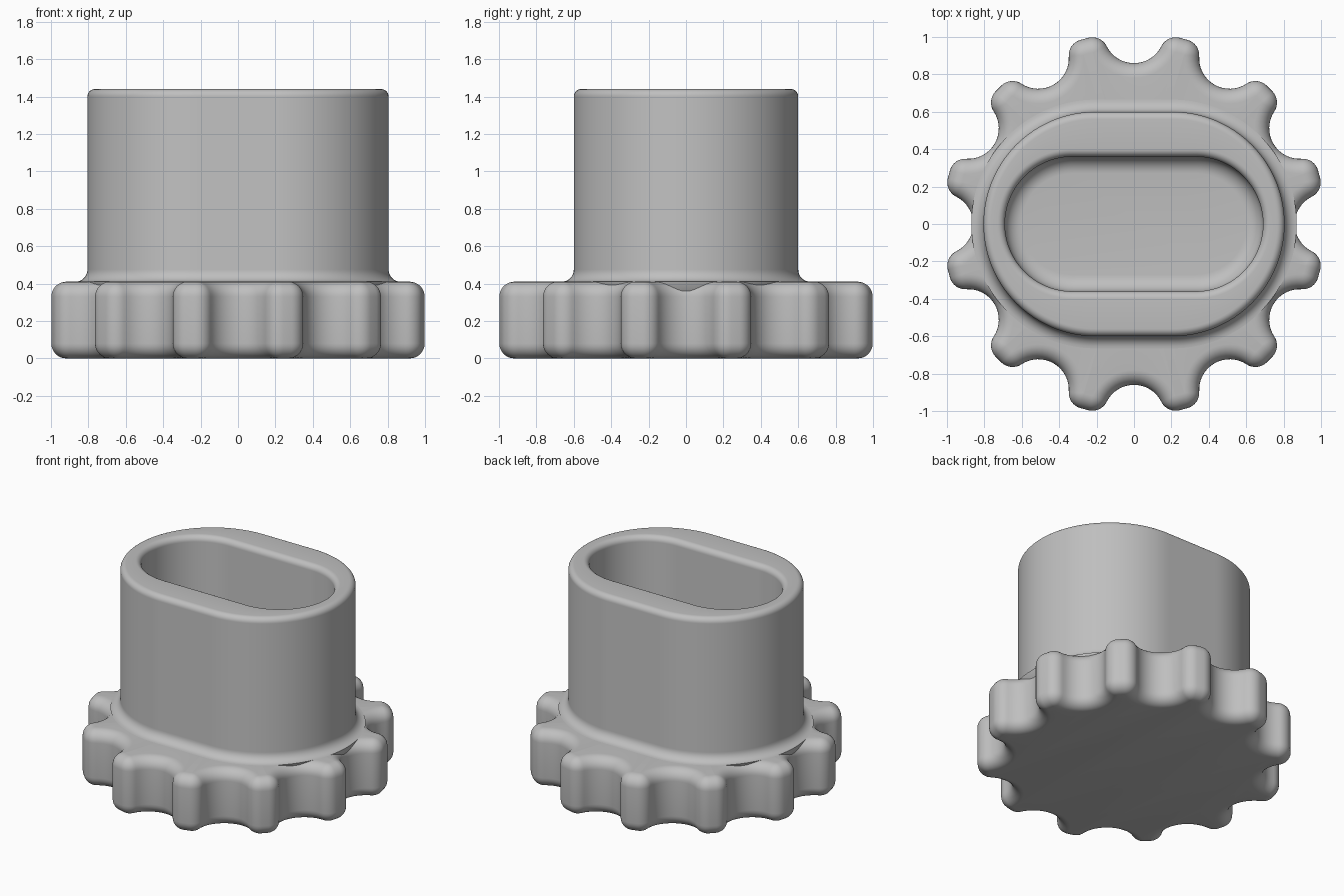
import bpy, math
from math import pi, sin, cos, sqrt

cube = bpy.data.objects.get("Cube")
if cube:
    bpy.data.objects.remove(cube, do_unlink=True)

grey = bpy.data.materials.new("plain grey")
grey.use_nodes = True
colour = (0.52, 0.52, 0.52, 1)
grey.diffuse_color = colour
grey.node_tree.nodes["Principled BSDF"].inputs["Base Color"].default_value = colour


def turn(a):
    return complex(cos(a), sin(a))


def arc(centre, radius, start, end, steps):
    return [centre + radius * turn(start + (end - start) * i / steps) for i in range(steps + 1)]


# Twelve-lobed grip outline, moved inward by d
TIP, NOTCH, ROUND = 1.025, 0.163, 0.085
NOTCH_AT = 1.023


def grip_outline(d):
    near, far = TIP - ROUND, NOTCH + ROUND
    a = math.acos((near ** 2 + NOTCH_AT ** 2 - far ** 2) / (2 * near * NOTCH_AT))
    corner = near * turn(a)
    away = corner - NOTCH_AT
    b = math.atan2(away.imag, away.real)
    half = arc(NOTCH_AT, NOTCH + d, pi, b, 8)
    half += arc(corner, ROUND - d, b - pi, a, 8)[1:]
    mirrored = [p.conjugate() * turn(pi / 6) for p in reversed(half[1:])]
    return [p * turn(k * pi / 6) for k in range(12) for p in half + mirrored]


# Rounded slot outline, sampled along the given angles
def slot_outline(length, radius, angles):
    ring = []
    for t in angles:
        c, s = abs(cos(t)), abs(sin(t))
        if radius * c <= length * s:
            reach = radius / s
        else:
            reach = length * c + sqrt(max(0, radius ** 2 - (length * s) ** 2))
        ring.append(reach * turn(t))
    return ring


# Skin a stack of rings, optionally capping the first or last
def loft(name, rings, cap_first=False, cap_last=False):
    n = len(rings[0][0])
    verts = [(p.real, p.imag, z) for ring, z in rings for p in ring]
    faces = []
    for k in range(len(rings) - 1):
        for i in range(n):
            j = (i + 1) % n
            faces.append((k * n + i, k * n + j, (k + 1) * n + j, (k + 1) * n + i))
    if cap_first:
        faces.append(tuple(reversed(range(n))))
    if cap_last:
        faces.append(tuple(range(len(verts) - n, len(verts))))
    mesh = bpy.data.meshes.new(name)
    mesh.from_pydata(verts, [], faces)
    mesh.materials.append(grey)
    obj = bpy.data.objects.new(name, mesh)
    bpy.context.collection.objects.link(obj)
    bpy.ops.object.select_all(action="DESELECT")
    obj.select_set(True)
    bpy.context.view_layer.objects.active = obj
    bpy.ops.object.shade_smooth_by_angle(angle=math.radians(40))
    return obj


STEPS = 8
quarter = [i / STEPS * pi / 2 for i in range(STEPS + 1)]

# Grip with rounded top and bottom edges, open under the collar
GRIP_TOP, EDGE = 0.41, 0.08
grip = [(grip_outline(EDGE * (1 - sin(t))), EDGE * (1 - cos(t))) for t in quarter]
grip += [(ring, GRIP_TOP - z) for ring, z in reversed(grip)]
angles = [math.atan2(p.imag, p.real) for p in grip[-1][0]]
grip.append((slot_outline(0.205, 0.54, angles), GRIP_TOP))
loft("lobed_grip", grip, cap_first=True)

# Collar: flared foot, straight wall, rounded rim and a deep pocket
TOP, FLARE, RIM, FLOOR, COVE = 1.44, 0.065, 0.04, 0.03, 0.09
angles = [2 * pi * i / 240 for i in range(240)]


def outer(offset, z):
    return slot_outline(0.205, 0.6 + offset, angles), z


def inner(offset, z):
    return slot_outline(0.33, 0.36 + offset, angles), z


collar = [outer(0, 0.3), outer(0.05, 0.36)]
collar += [outer(FLARE * (1 - sin(t)), GRIP_TOP + FLARE * (1 - cos(t))) for t in quarter]
collar += [outer(-RIM * (1 - cos(t)), TOP - RIM * (1 - sin(t))) for t in quarter]
collar += [inner(RIM * (1 - sin(t)), TOP - RIM * (1 - cos(t))) for t in quarter]
collar += [inner(-COVE * (1 - cos(t)), FLOOR + COVE * (1 - sin(t))) for t in quarter]
loft("slotted_collar", collar, cap_last=True)
